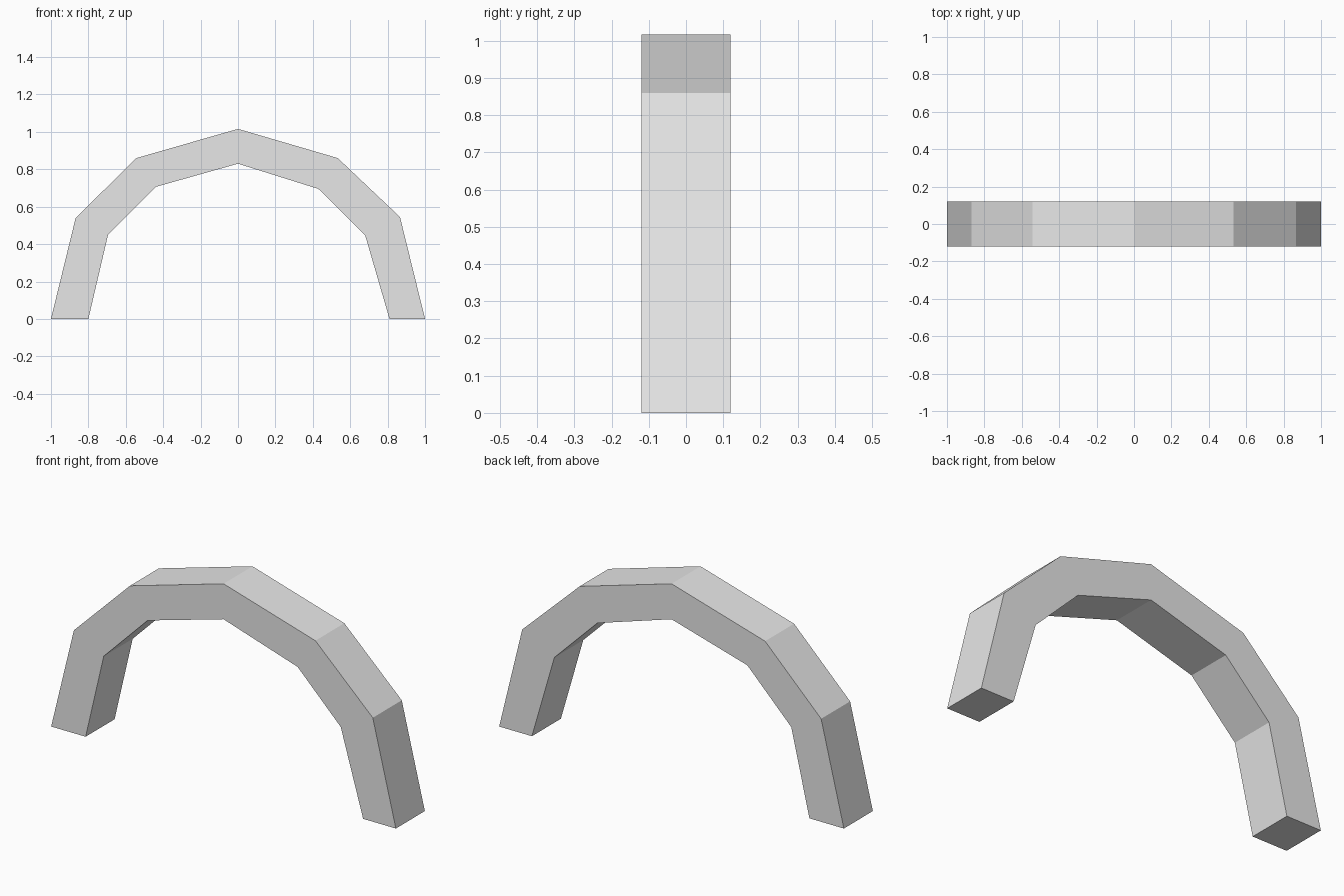
import bpy
import bmesh

cube = bpy.data.objects.get("Cube")
if cube:
    bpy.data.objects.remove(cube, do_unlink=True)

HALF_DEPTH = 0.12

# Plain stone colour
stone = bpy.data.materials.new("light_grey_stone")
stone.use_nodes = True
colour = (0.8, 0.8, 0.8, 1)
stone.diffuse_color = colour
stone.node_tree.nodes["Principled BSDF"].inputs["Base Color"].default_value = colour

# Outer and inner edge of the arch, from right foot to left foot
outer = [(-1, 0), (-0.868, 0.54), (-0.543, 0.86), (0, 1.016),
         (0.533, 0.86), (0.866, 0.545), (1, 0)]
inner = [(-0.8, 0), (-0.695, 0.45), (-0.44, 0.706), (0, 0.83),
         (0.43, 0.695), (0.68, 0.447), (0.81, 0)]


def arch_part(name, first, last):
    """Closed solid over the joints first..last, extruded along y."""
    bm = bmesh.new()
    rings = []
    for (ox, oz), (ix, iz) in zip(outer[first:last + 1], inner[first:last + 1]):
        corners = [(ox, -HALF_DEPTH, oz), (ox, HALF_DEPTH, oz),
                   (ix, HALF_DEPTH, iz), (ix, -HALF_DEPTH, iz)]
        rings.append([bm.verts.new(c) for c in corners])
    for a, b in zip(rings, rings[1:]):
        for i in range(4):
            j = (i + 1) % 4
            bm.faces.new((a[i], a[j], b[j], b[i]))
    bm.faces.new(rings[0])
    bm.faces.new(rings[-1])
    bmesh.ops.recalc_face_normals(bm, faces=bm.faces)
    mesh = bpy.data.meshes.new(name)
    bm.to_mesh(mesh)
    bm.free()
    mesh.materials.append(stone)
    obj = bpy.data.objects.new(name, mesh)
    bpy.context.collection.objects.link(obj)
    return obj


# Two legs and the span that joins them
arch_part("right_leg", 0, 1)
arch_part("arch_span", 1, 5)
arch_part("left_leg", 5, 6)
